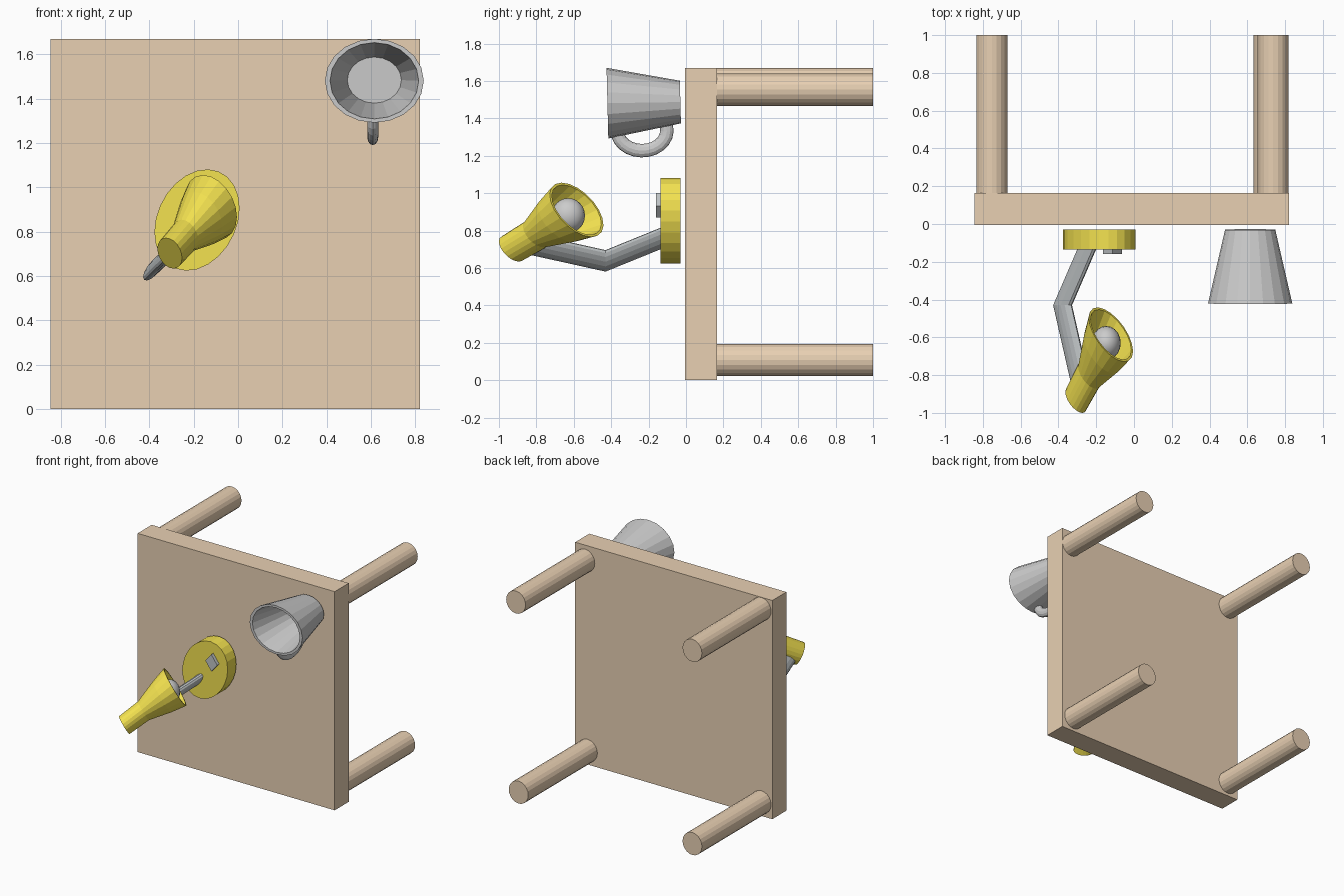
import bpy, bmesh
from math import sin, cos, pi, radians
from mathutils import Vector

if "Cube" in bpy.data.objects:
    bpy.data.objects.remove(bpy.data.objects["Cube"])

def material(name, rgb):
    m = bpy.data.materials.new(name)
    m.diffuse_color = (*rgb, 1)
    m.use_nodes = True
    m.node_tree.nodes["Principled BSDF"].inputs["Base Color"].default_value = m.diffuse_color
    return m

WOOD = material("wood", (0.81, 0.63, 0.45))
YELLOW = material("yellow", (0.9, 0.76, 0.08))
METAL = material("dark_metal", (0.52, 0.55, 0.56))

def finish(name, bm, mat):
    bmesh.ops.recalc_face_normals(bm, faces=bm.faces)
    mesh = bpy.data.meshes.new(name)
    bm.to_mesh(mesh)
    bm.free()
    ob = bpy.data.objects.new(name, mesh)
    if mat:
        mesh.materials.append(mat)
    bpy.context.collection.objects.link(ob)
    return ob

def loft(name, rings, sides, mat=None):
    """Skin elliptical rings (centre, half axis u, half axis v), capped at both ends."""
    bm = bmesh.new()
    loops = []
    for c, u, v in rings:
        c, u, v = Vector(c), Vector(u), Vector(v)
        loops.append([bm.verts.new(c + u * cos(2 * pi * i / sides) + v * sin(2 * pi * i / sides))
                      for i in range(sides)])
    for a, b in zip(loops, loops[1:]):
        for i in range(sides):
            j = (i + 1) % sides
            bm.faces.new((a[i], a[j], b[j], b[i]))
    bm.faces.new(loops[0])
    bm.faces.new(loops[-1])
    return finish(name, bm, mat)

# Table lying on its side: slab
bm = bmesh.new()
bmesh.ops.create_cube(bm, size=1)
bmesh.ops.scale(bm, verts=bm.verts, vec=(1.665, 0.17, 1.67))
bmesh.ops.translate(bm, verts=bm.verts, vec=(-0.012, 0.08, 0.835))
finish("table_top", bm, WOOD)

# Table legs, slightly uneven in placement
for name, x, z in (("upper_left", -0.753, 1.583), ("upper_right", 0.737, 1.553),
                   ("lower_left", -0.753, 0.107), ("lower_right", 0.715, 0.107)):
    u, v = (0.082, 0, 0), (0, 0, 0.086)
    loft(name + "_leg", [((x, 0.15, z), u, v), ((x, 1.0, z), u, v)], 20, WOOD)

# Cup: outside wall, rim, then inside wall and floor
cup = [(-0.03, 1.487, 0.133, 0.114), (-0.42, 1.481, 0.223, 0.189),
       (-0.42, 1.481, 0.2, 0.172), (-0.06, 1.484, 0.122, 0.104)]
loft("cup", [((0.615, y, z), (rx, 0, 0), (0, -0.025 * rz, rz)) for y, z, rx, rz in cup], 20)

# Cup handle
handle = []
for i in range(13):
    a = radians(195 + 177 * i / 12)
    handle.append(((0.608, -0.235 + 0.133 * cos(a), 1.335 + 0.108 * sin(a)),
                   (0.025, 0, 0), (0, 0.036 * cos(a), 0.036 * sin(a))))
loft("cup_handle", handle, 12)

# Lamp base, a skewed disc
u, v = (0.192, 0, 0.054), (0, 0, 0.222)
loft("lamp_base", [((-0.185, y, 0.853), u, v) for y in (-0.03, -0.135)], 24, YELLOW)

# Lamp switch
u, v = (0.05, 0, -0.005), (0, 0, 0.065)
loft("lamp_switch", [((-0.114, y, 0.935), u, v) for y in (-0.12, -0.16)], 4, METAL)

# Bent lamp arm
u, v = (0.05, 0, 0.042), (0, 0, 0.04)
loft("lamp_arm", [(c, u, v) for c in ((-0.24, -0.11, 0.768), (-0.378, -0.43, 0.638),
                                      (-0.28, -0.86, 0.733))], 14, METAL)

# Lamp shade: neck, flare, rim, then hollow inside
tip, mouth = Vector((-0.308, -0.932, 0.703)), Vector((-0.122, -0.585, 0.911))
u, v = Vector((0.117, -0.089, -0.0445)), Vector((0, 0.113, -0.138))
profile = [(0, 0.475), (0.38, 0.5), (0.75, 0.83), (1, 1),
           (1, 0.92), (0.75, 0.75), (0.42, 0.43)]
loft("lamp_shade", [(tip.lerp(mouth, t), u * s, v * s) for t, s in profile], 20, YELLOW)

# Light bulb
bm = bmesh.new()
bmesh.ops.create_uvsphere(bm, u_segments=20, v_segments=12, radius=1)
bmesh.ops.scale(bm, verts=bm.verts, vec=(0.077, 0.09, 0.093))
bmesh.ops.translate(bm, verts=bm.verts, vec=(-0.147, -0.63, 0.88))
bulb = finish("light_bulb", bm, None)
for p in bulb.data.polygons:
    p.use_smooth = True
